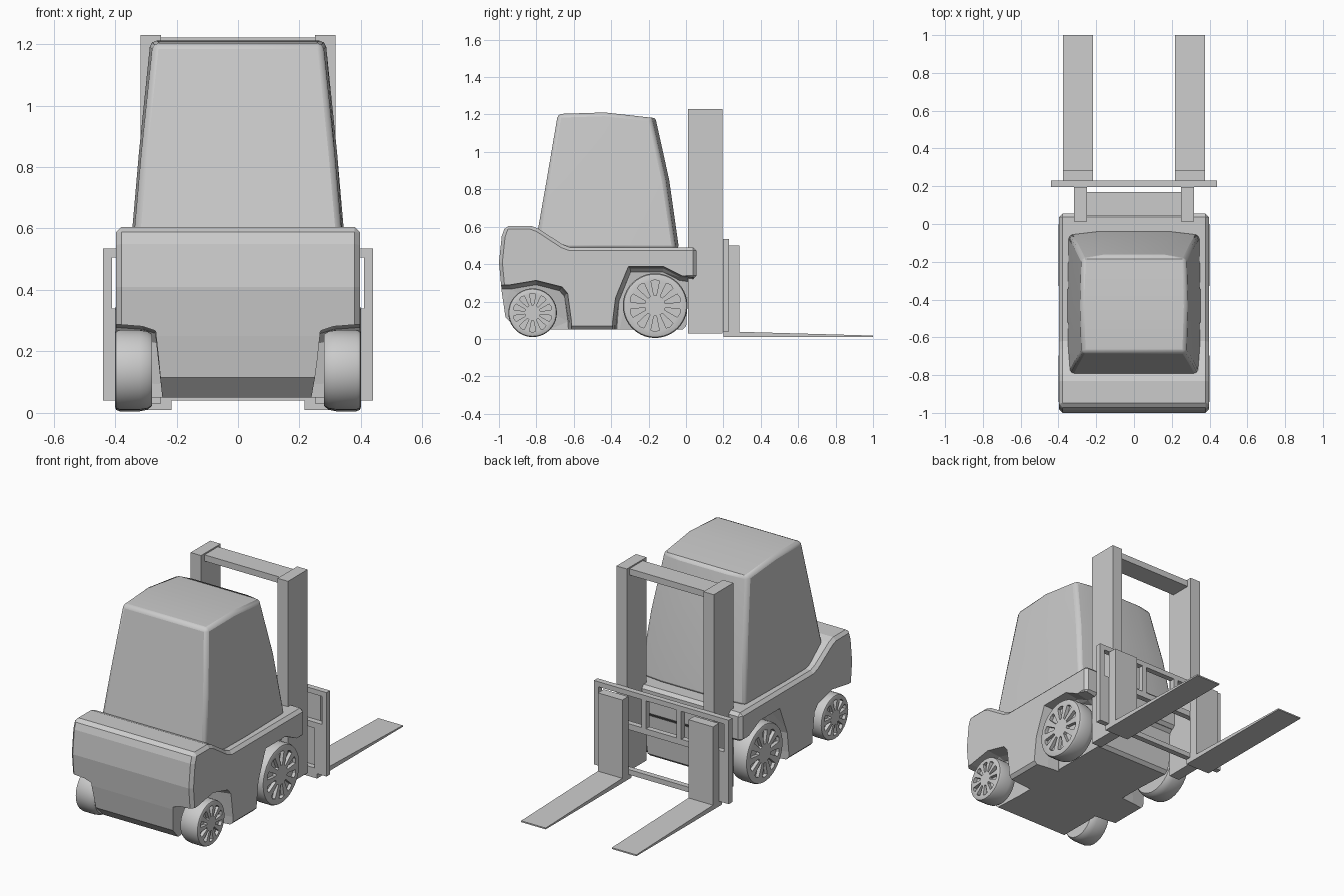
import bpy, bmesh, math
from mathutils import Matrix, Vector

cube = bpy.data.objects.get("Cube")
if cube:
    bpy.data.objects.remove(cube)

grey = bpy.data.materials.new("plain_grey")
grey.use_nodes = True
GREY = (0.6, 0.6, 0.6, 1)
grey.diffuse_color = GREY
grey.node_tree.nodes["Principled BSDF"].inputs["Base Color"].default_value = GREY


def finish(name, bm, smooth=None):
    bmesh.ops.recalc_face_normals(bm, faces=bm.faces[:])
    mesh = bpy.data.meshes.new(name)
    bm.to_mesh(mesh)
    bm.free()
    mesh.materials.append(grey)
    obj = bpy.data.objects.new(name, mesh)
    bpy.context.collection.objects.link(obj)
    if smooth:
        bpy.ops.object.select_all(action='DESELECT')
        obj.select_set(True)
        bpy.context.view_layer.objects.active = obj
        bpy.ops.object.shade_smooth_by_angle(angle=math.radians(smooth))
    return obj


def add_loft(bm, rings):
    """Closed solid through rings of equal length."""
    loops = [[bm.verts.new(p) for p in ring] for ring in rings]
    n = len(loops[0])
    for a, b in zip(loops, loops[1:]):
        for i in range(n):
            bm.faces.new((a[i], a[(i + 1) % n], b[(i + 1) % n], b[i]))
    bm.faces.new(loops[0][::-1])
    bm.faces.new(loops[-1])


def prism(name, profile, x0, x1):
    bm = bmesh.new()
    add_loft(bm, [[(x, y, z) for y, z in profile] for x in (x0, x1)])
    return finish(name, bm)


def box(name, x, y, z):
    return prism(name, [(y[0], z[0]), (y[1], z[0]), (y[1], z[1]), (y[0], z[1])], *x)


def bevel(obj, width, segments=1, angle=30):
    mod = obj.modifiers.new("bevel", 'BEVEL')
    mod.width, mod.segments = width, segments
    mod.limit_method, mod.angle_limit = 'ANGLE', math.radians(angle)


def cut(obj, cutter):
    cutter.hide_render = True
    cutter.hide_viewport = True
    mod = obj.modifiers.new("cut", 'BOOLEAN')
    mod.operation, mod.object, mod.solver = 'DIFFERENCE', cutter, 'EXACT'


# Chassis with counterweight
body = prism("chassis", [
    (-0.90, 0.05), (0.0, 0.05), (0.015, 0.32), (0.055, 0.32), (0.055, 0.49),
    (-0.62, 0.49), (-0.66, 0.505), (-0.79, 0.59), (-0.83, 0.605), (-0.965, 0.605),
    (-0.985, 0.55), (-1.0, 0.41), (-0.985, 0.25), (-0.965, 0.115)], -0.397, 0.397)
bevel(body, 0.018, angle=60)

# Wheel wells, narrowing inwards
REAR = [(-1.1, -0.1), (-0.60, -0.1), (-0.61, 0.10), (-0.63, 0.245),
        (-0.66, 0.28), (-0.80, 0.315), (-0.95, 0.29), (-1.1, 0.29)]
FRONT = [(0.2, -0.1), (-0.405, -0.1), (-0.395, 0.10), (-0.38, 0.22), (-0.31, 0.39),
         (-0.12, 0.39), (-0.02, 0.34), (0.2, 0.31)]


def well(name, profile, cy, side):
    bm = bmesh.new()
    rings = [[(side * 0.42, y, z) for y, z in profile],
             [(side * 0.31, cy + (y - cy) * 0.93, z * 0.97) for y, z in profile],
             [(side * (0.23 + 0.2 * max(0, z - 0.1)), cy + (y - cy) * 0.9, z * 0.92)
              for y, z in profile]]
    add_loft(bm, rings)
    bmesh.ops.triangulate(bm, faces=bm.faces[:])
    return finish(name, bm)


# Wheels with ten recessed slots
def wheel(name, y, z, r, side):
    bm = bmesh.new()
    steps = 40
    section = [(0.28, 0.90), (0.295, 0.97), (0.32, 1), (0.385, 1), (0.397, 0.97), (0.40, 0.92)]
    add_loft(bm, [[(side * x, y + r * k * math.cos(i * math.tau / steps),
                    z + r * k * math.sin(i * math.tau / steps)) for i in range(steps)]
                  for x, k in section])
    tyre = finish(name, bm, smooth=35)
    bm = bmesh.new()
    for i in range(10):
        turn = Matrix.Rotation(i * math.tau / 10, 3, 'X')
        slot = [(-0.04, 0.32), (0.04, 0.32), (0.13, 0.76), (0, 0.80), (-0.13, 0.76)]
        add_loft(bm, [[turn @ Vector((side * x, a * r, b * r)) + Vector((0, y, z))
                       for a, b in slot] for x in (0.38, 0.43)])
    cut(tyre, finish(name + "_slot_cutter", bm))


for label, side in (("left", 1), ("right", -1)):
    cut(body, well(label + "_rear_well_cutter", REAR, -0.82, side))
    cut(body, well(label + "_front_well_cutter", FRONT, -0.165, side))
    wheel(label + "_small_wheel", -0.82, 0.14, 0.13, side)
    wheel(label + "_large_wheel", -0.165, 0.178, 0.173, side)

# Closed cabin with a bowed windscreen and a crowned roof
def cabin_ring(w, back, front, z, bow):
    half = [(w, back, 0), (w + bow * 0.4, (back + front) / 2, bow * 0.4),
            (w, front, -bow), (w * 0.55, front + bow, -bow * 0.7)]
    ring = half + [(-x, y, dz) for x, y, dz in reversed(half)]
    return [(x, y, z + (dz if z > 1 else 0)) for x, y, dz in ring]


bm = bmesh.new()
add_loft(bm, [cabin_ring(0.347, -0.81, -0.055, 0.48, 0.018),
              cabin_ring(0.314, -0.745, -0.11, 0.85, 0.02),
              cabin_ring(0.277, -0.685, -0.185, 1.203, 0.02)])
roof = max(bm.faces, key=lambda f: f.calc_center_median().z)
rv = list(roof.verts)
bm.faces.remove(roof)
for i in range(3):
    bm.faces.new((rv[i], rv[i + 1], rv[6 - i], rv[7 - i]))
cabin = finish("cabin", bm, smooth=40)
bevel(cabin, 0.02, 2, 40)

# Mast
for label, side in (("left", 1), ("right", -1)):
    box(label + "_mast_post", (side * 0.25, side * 0.318), (0.012, 0.195), (0.03, 1.23))
box("mast_top_bar", (-0.25, 0.25), (0.045, 0.17), (1.185, 1.222))

# Fork carriage
PLATE = (0.197, 0.23)
box("carriage_top_rail", (-0.44, 0.44), PLATE, (0.505, 0.535))
box("carriage_middle_rail", (-0.44, 0.44), PLATE, (0.305, 0.34))
box("carriage_bottom_rail", (-0.44, 0.44), PLATE, (0.04, 0.07))
for label, side in (("left", 1), ("right", -1)):
    box(label + "_carriage_end", (side * 0.41, side * 0.44), PLATE, (0.04, 0.52))
    box(label + "_carriage_plate", (side * 0.36, side * 0.41), PLATE, (0.06, 0.32))
    box(label + "_carriage_upright", (side * 0.1, side * 0.13), PLATE, (0.33, 0.52))
    # Forks with tapered blades
    prism(label + "_fork", [(0.2, 0.01), (1.0, 0.01), (1.0, 0.018), (0.285, 0.038),
                            (0.285, 0.5), (0.23, 0.5), (0.23, 0.04), (0.2, 0.04)],
          side * 0.216, side * 0.376)
